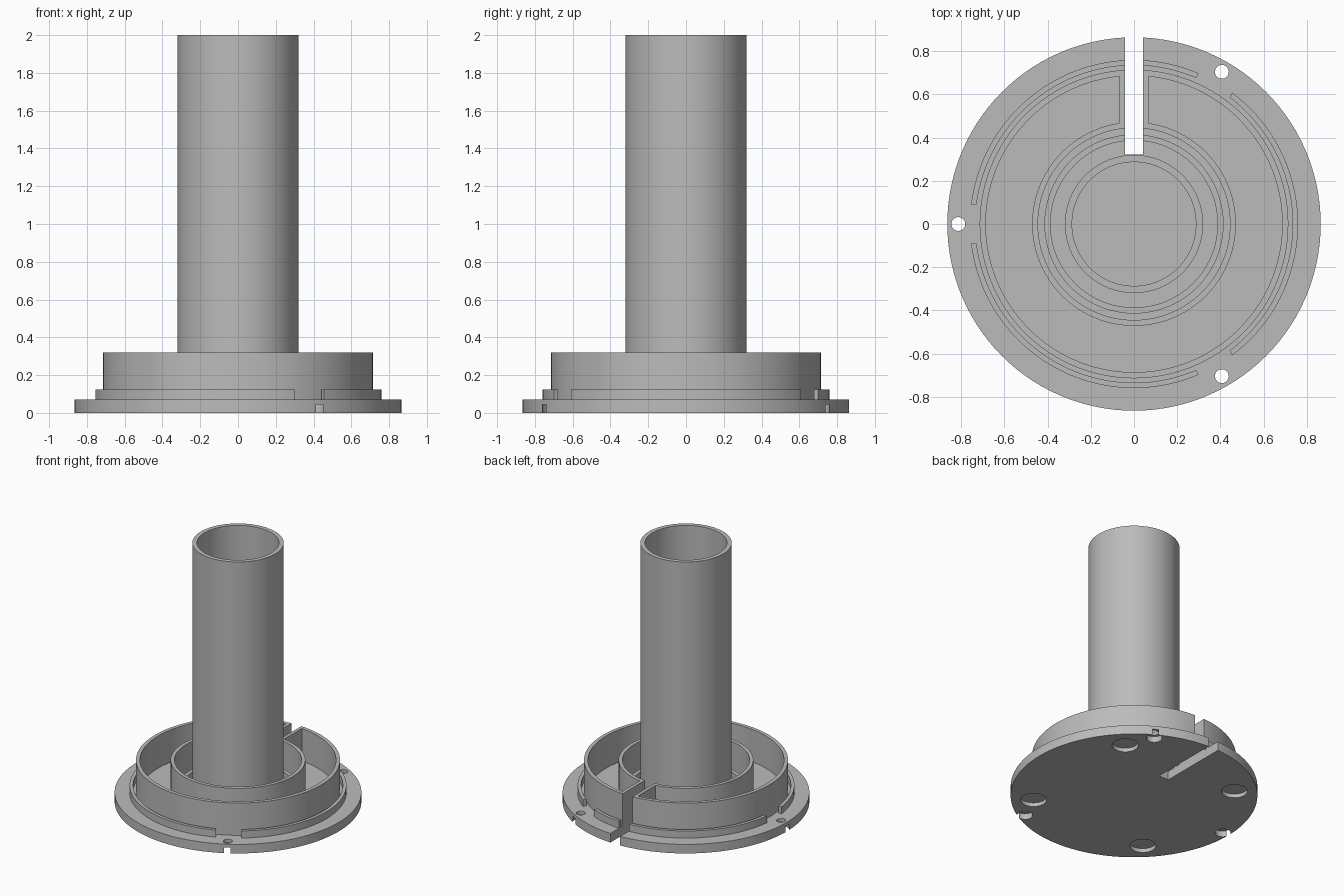
import bpy, bmesh, math
from mathutils import Matrix, Vector

if "Cube" in bpy.data.objects:
    bpy.data.objects.remove(bpy.data.objects["Cube"])

grey = bpy.data.materials.new("plain_grey")
grey.diffuse_color = (0.5, 0.5, 0.5, 1)
grey.use_nodes = True
grey.node_tree.nodes["Principled BSDF"].inputs["Base Color"].default_value = grey.diffuse_color
SEG = 120


def finish(name, bm):
    bmesh.ops.recalc_face_normals(bm, faces=bm.faces)
    mesh = bpy.data.meshes.new(name)
    bm.to_mesh(mesh)
    bm.free()
    mesh.materials.append(grey)
    obj = bpy.data.objects.new(name, mesh)
    bpy.context.collection.objects.link(obj)
    return obj


def lathe(name, profile, closed=False):
    """Revolve a list of (radius, z) points around the z axis."""
    bm = bmesh.new()
    vs = [bm.verts.new((r, 0, z)) for r, z in profile]
    pairs = list(zip(vs, vs[1:])) + ([(vs[-1], vs[0])] if closed else [])
    edges = [bm.edges.new(p) for p in pairs]
    bmesh.ops.spin(bm, geom=vs + edges, cent=(0, 0, 0), axis=(0, 0, 1),
                   angle=2 * math.pi, steps=SEG, use_merge=False)
    bmesh.ops.remove_doubles(bm, verts=bm.verts, dist=1e-5)
    return finish(name, bm)


def box(name, lo, hi, turn=0.0):
    lo, hi = Vector(lo), Vector(hi)
    bm = bmesh.new()
    size = hi - lo
    m = (Matrix.Rotation(turn, 4, 'Z') @ Matrix.Translation((lo + hi) / 2)
         @ Matrix.Diagonal((*size, 1)))
    bmesh.ops.create_cube(bm, size=1, matrix=m)
    return finish(name, bm)


def cylinder(name, x, y, radius, z0, z1):
    bm = bmesh.new()
    bmesh.ops.create_cone(bm, cap_ends=True, segments=40, radius1=radius,
                          radius2=radius, depth=z1 - z0,
                          matrix=Matrix.Translation((x, y, (z0 + z1) / 2)))
    return finish(name, bm)


def combine(target, tool, operation):
    """Apply a boolean and discard the tool object."""
    tool.hide_render = True
    mod = target.modifiers.new("combine", 'BOOLEAN')
    mod.operation, mod.solver, mod.object = operation, 'EXACT', tool
    bpy.context.view_layer.objects.active = target
    bpy.ops.object.modifier_apply(modifier=mod.name)
    bpy.data.objects.remove(tool)


# Base disc, outer wall, inner wall, low inner lip and tall tube in one section
FLOOR, LIP, WALL, TOP = 0.07, 0.125, 0.32, 2.0
profile = [(0, 0), (0.865, 0), (0.865, FLOOR)]
for outer, inner, top in [(0.715, 0.687, WALL), (0.472, 0.445, WALL),
                          (0.415, 0.387, LIP), (0.32, 0.287, TOP)]:
    profile += [(outer, FLOOR), (outer, top), (inner, top), (inner, FLOOR)]
profile.append((0, FLOOR))
holder = lathe("spool_holder", profile)

# Low outer lip, interrupted beside each screw hole
lip = lathe("outer_lip", [(0.735, 0.05), (0.76, 0.05), (0.76, LIP), (0.735, LIP)], True)
hole_angles = [math.radians(a) for a in (60, 180, 300)]
for a in hole_angles:
    combine(lip, box("lip_gap", (0.6, -0.09, 0), (0.9, 0.09, 0.3), a), 'DIFFERENCE')
combine(holder, lip, 'UNION')

# Walls lining the slot, then the slot itself
combine(holder, box("slot_walls", (-0.067, 0.46, 0.05), (0.067, 0.7, WALL)), 'UNION')
combine(holder, box("slot", (-0.042, 0.323, -0.1), (0.042, 1.0, 0.5)), 'DIFFERENCE')

# Screw holes with counterbores that break through the rim
for a in hole_angles:
    x, y = 0.814 * math.cos(a), 0.814 * math.sin(a)
    combine(holder, cylinder("screw_hole", x, y, 0.032, -0.1, 0.2), 'DIFFERENCE')
    combine(holder, cylinder("counterbore", x, y, 0.055, -0.1, 0.045), 'DIFFERENCE')

# Shallow round recesses for feet on the underside
for x in (-0.5, 0.5):
    for y in (-0.5, 0.5):
        combine(holder, cylinder("foot_recess", x, y, 0.092, -0.1, 0.03), 'DIFFERENCE')

# Smooth curved walls, keep the rims crisp
bpy.ops.object.select_all(action='DESELECT')
holder.select_set(True)
bpy.context.view_layer.objects.active = holder
bpy.ops.object.shade_smooth_by_angle(angle=math.radians(30))
